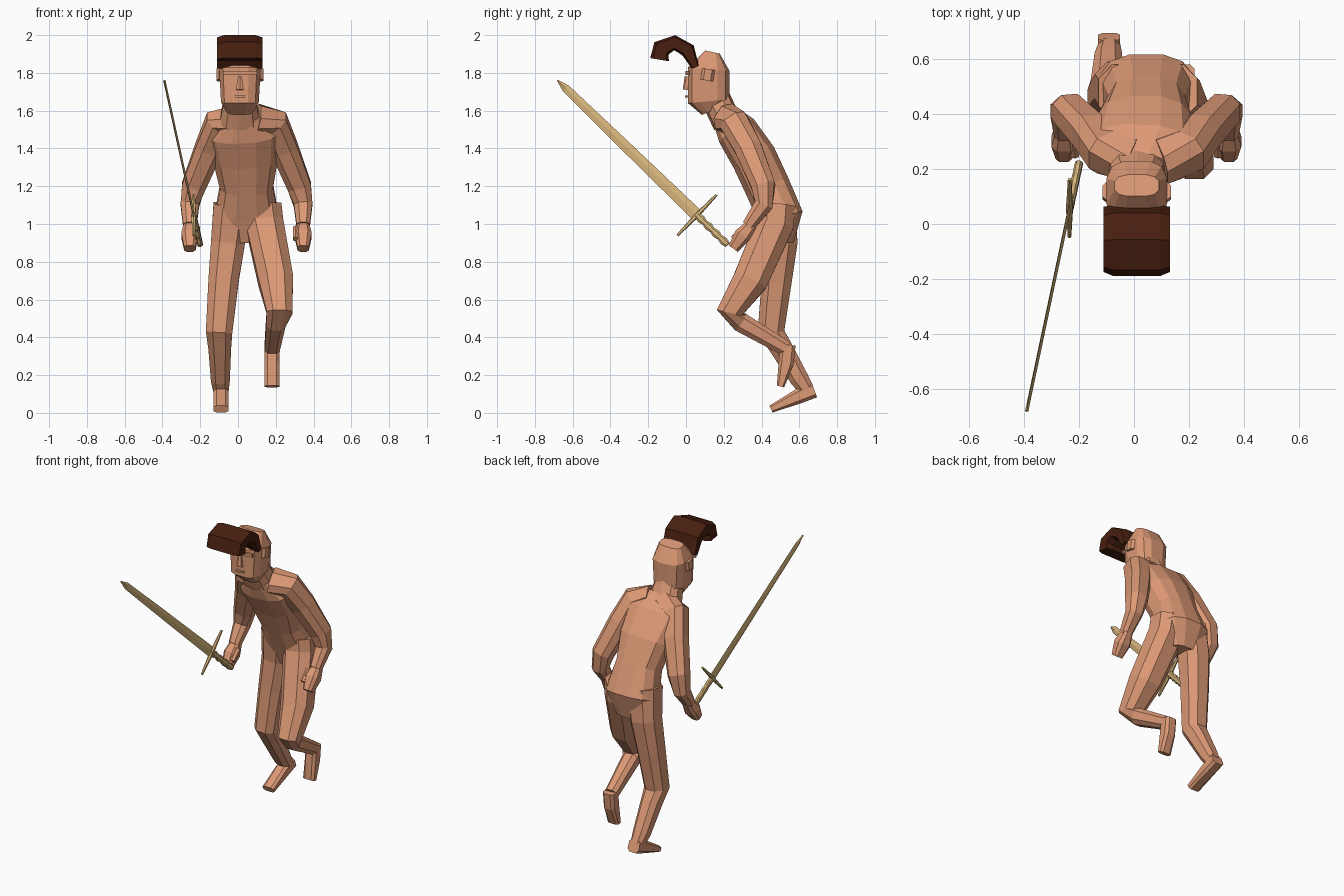
import bpy, bmesh, math
from mathutils import Vector

if "Cube" in bpy.data.objects:
    bpy.data.objects.remove(bpy.data.objects["Cube"], do_unlink=True)


def make_material(name, red, green, blue):
    material = bpy.data.materials.new(name)
    material.use_nodes = True
    color = (red, green, blue, 1)
    material.diffuse_color = color
    for node in material.node_tree.nodes:
        if node.type == "BSDF_PRINCIPLED":
            node.inputs["Base Color"].default_value = color
    return material


skin = make_material("skin", .72, .32, .18)
hair = make_material("dark brown hair", .065, .014, .005)
brass = make_material("pale brass", .66, .45, .19)

body_middle = .045
head_middle = .01
sideways = Vector((1, 0, 0))


def sample(values, fraction):
    """Read a single number, or a list spread evenly along a part."""
    if not isinstance(values, tuple):
        return values
    place = fraction * (len(values) - 1)
    index = min(int(place), len(values) - 2)
    return values[index] + (values[index + 1] - values[index]) * (place - index)


def superellipse(sides, power, turn):
    """Unit outline with squarer corners as power falls."""
    fit = math.cos(turn) ** power
    outline = []
    for k in range(sides):
        angle = math.tau * k / sides + turn
        outline.append([math.copysign(abs(v) ** power / fit, v)
                        for v in (math.cos(angle), math.sin(angle))])
    return outline


def loft(name, centres, width, depth, material, side=sideways, sides=8, power=.8, turn=None):
    """Skin a closed tube over mitred cross-sections along the centres."""
    outline = superellipse(sides, power, math.pi / sides if turn is None else turn)
    bm = bmesh.new()
    rings = []
    last = len(centres) - 1
    for i, centre in enumerate(centres):
        tangent = (centres[min(i + 1, last)] - centres[max(i - 1, 0)]).normalized()
        across = (side - tangent * side.dot(tangent)).normalized()
        through = tangent.cross(across)
        half_width, half_depth = sample(width, i / last), sample(depth, i / last)
        rings.append([bm.verts.new(centre + across * u * half_width + through * v * half_depth)
                      for u, v in outline])
    for lower, upper in zip(rings, rings[1:]):
        for k in range(sides):
            bm.faces.new((lower[k - 1], lower[k], upper[k], upper[k - 1]))
    bm.faces.new(rings[0])
    bm.faces.new(rings[-1])
    bmesh.ops.recalc_face_normals(bm, faces=bm.faces)
    mesh = bpy.data.meshes.new(name)
    bm.to_mesh(mesh)
    bm.free()
    mesh.materials.append(material)
    bpy.context.collection.objects.link(bpy.data.objects.new(name, mesh))


def part(name, x, path, width, depth=None, material=skin, **style):
    """Loft a body part along a side-view path of (y, z) points."""
    last = len(path) - 1
    centres = [Vector((sample(x, i / last), y, z)) for i, (y, z) in enumerate(path)]
    loft(name, centres, width, width if depth is None else depth, material, **style)


def pair(name, middle, x, *shape, **style):
    """Make a part on both sides, x being distances from the middle."""
    distances = x if isinstance(x, tuple) else (x, x)
    for label, sign in (("left_", 1), ("right_", -1)):
        part(label + name, tuple(middle + sign * d for d in distances), *shape, **style)


# Torso leaning forward, from pelvis to neck base
part("torso", (body_middle, body_middle, .02),
     [(.5, .9), (.5, 1.04), (.43, 1.2), (.36, 1.35), (.27, 1.49), (.2, 1.58)],
     (.1, .17, .14, .17, .19, .1), (.07, .12, .12, .12, .11, .07), sides=12)

# Neck, head and face
part("neck", head_middle, [(.22, 1.53), (.15, 1.68)], (.11, .08), .075, sides=10)
part("head", head_middle, [(.14, 1.6), (.12, 1.65), (.12, 1.82), (.14, 1.91)],
     (.07, .1, .11, .08), (.06, .11, .11, .04), sides=12, power=.65)
part("nose", head_middle, [(.01, 1.78), (0, 1.71)], (.01, .02), .015, sides=6)
part("mouth", head_middle, [(.01, 1.68), (.01, 1.67)], .03, .015)
part("brow", head_middle, [(.01, 1.81), (.01, 1.79)], .09, .012)
pair("ear", head_middle, .11, [(.11, 1.76), (.12, 1.82)], .015, .03, sides=6)

# Swept-up forelock curling forward over the brow
part("forelock", head_middle,
     [(.05, 1.83), (.01, 1.92), (-.06, 1.96), (-.13, 1.93), (-.14, 1.87)],
     .12, (.02, .04, .04, .05, .05), hair, power=.4)

# Arms with elbows swung back, hands and thumbs
pair("arm", body_middle, (.05, .15, .2, .28, .3, .3),
     [(.23, 1.55), (.26, 1.53), (.33, 1.4), (.41, 1.2), (.41, 1.1), (.33, .99)],
     (.08, .07, .035))
pair("hand", body_middle, .3, [(.35, 1), (.3, .94), (.25, .87)], (.03, .045, .03), power=.65)
pair("thumb", body_middle, .26, [(.31, .98), (.25, .92)], .015, sides=6)

# Raised left leg, bent at the knee
part("left_leg", (.13, .14, .2, .22, .2, .18),
     [(.48, 1.1), (.47, 1), (.34, .7), (.23, .53), (.29, .48), (.53, .34)], (.1, .1, .06, .04))
part("left_foot", .18, [(.54, .36), (.53, .26), (.5, .14)], .04, (.04, .04, .02), power=.6)

# Supporting right leg, planted on the toes
part("right_leg", (-.03, -.1, -.09),
     [(.48, 1.1), (.5, .9), (.48, .7), (.45, .43), (.5, .35), (.6, .18), (.64, .12)],
     (.1, .07, .04))
part("right_foot", -.09, [(.68, .12), (.6, .09), (.45, .02)], .04, (.04, .04, .02), power=.6)

# Sword axes: along the blade, across the guard, and through the flat
pommel, tip = Vector((-.2, .22, .89)), Vector((-.39, -.68, 1.76))
along = (tip - pommel).normalized()
across = along.cross(sideways).normalized()
flat = along.cross(across)


def sword_part(name, fractions, *shape, **style):
    """Loft a piece at fractions of the way from pommel to tip."""
    loft(name, [pommel.lerp(tip, f) for f in fractions], *shape, brass, side=flat, **style)


sword_part("sword_blade", (.18, .6, .95, 1), .006, (.033, .028, .022, .004),
           sides=4, power=1, turn=0)
ridges = 8
sword_part("sword_grip", [.18 * i / ridges for i in range(ridges + 1)], .014,
           tuple(.015 + .007 * (i % 2) for i in range(ridges + 1)))
guard_centre = pommel.lerp(tip, .18)
loft("sword_guard", [guard_centre + across * reach for reach in (-.15, 0, .15)],
     (.006, .012, .006), (.006, .012, .006), brass, side=flat, sides=6)
